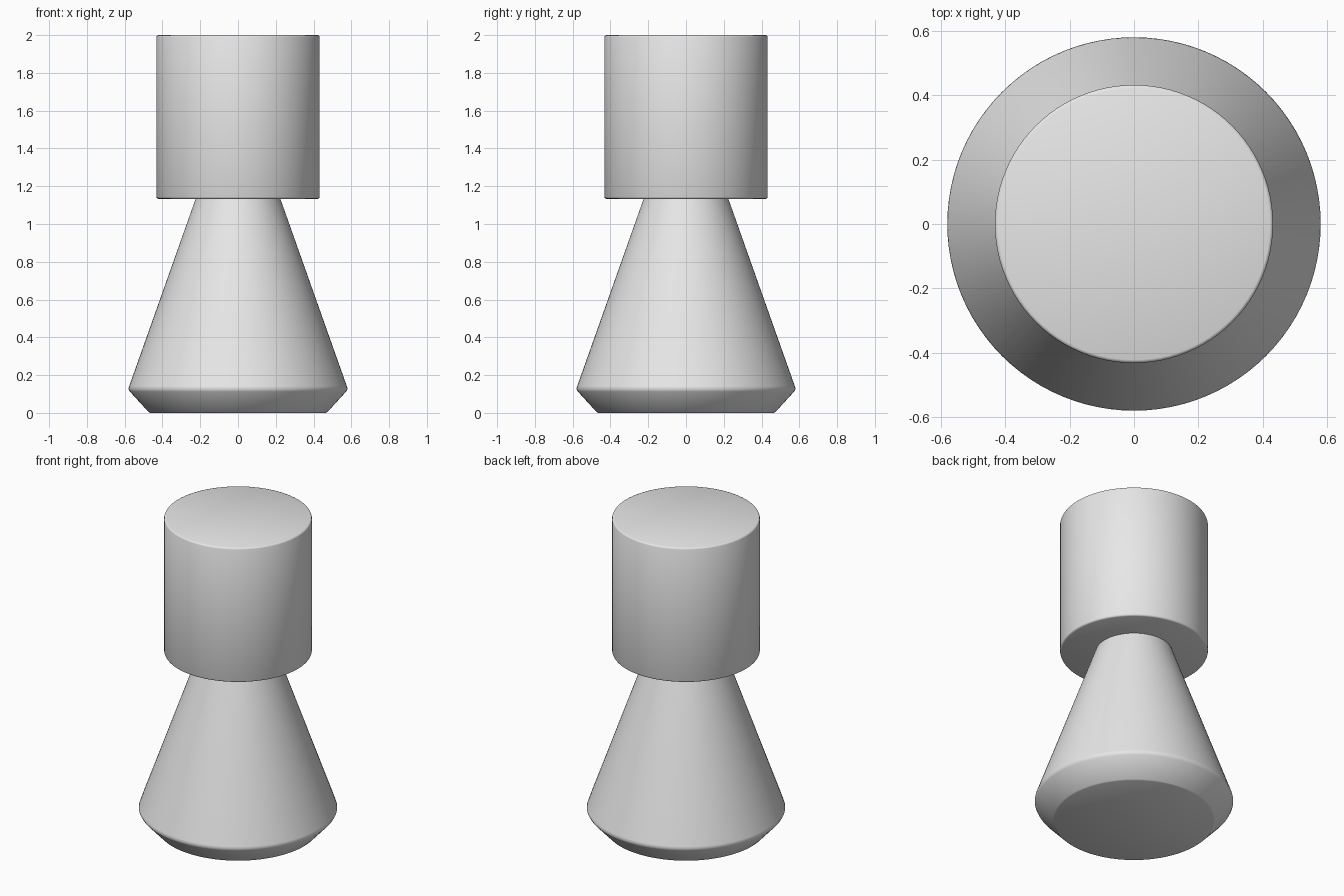
import bpy, bmesh, math

if "Cube" in bpy.data.objects:
    bpy.data.objects.remove(bpy.data.objects["Cube"])

SEGMENTS = 96

grey = bpy.data.materials.new("light_grey")
grey.diffuse_color = (0.8, 0.8, 0.8, 1)
grey.use_nodes = True
grey.node_tree.nodes["Principled BSDF"].inputs["Base Color"].default_value = grey.diffuse_color


def lathe(name, profile):
    """Closed solid of revolution from (radius, height) points, bottom to top."""
    bm = bmesh.new()
    rings = []
    for r, z in profile:
        rings.append([bm.verts.new((r * math.cos(2 * math.pi * i / SEGMENTS),
                                    r * math.sin(2 * math.pi * i / SEGMENTS), z))
                      for i in range(SEGMENTS)])
    for low, high in zip(rings, rings[1:]):
        for i in range(SEGMENTS):
            j = (i + 1) % SEGMENTS
            bm.faces.new((low[i], low[j], high[j], high[i]))
    bm.faces.new(rings[0][::-1])
    bm.faces.new(rings[-1])
    mesh = bpy.data.meshes.new(name)
    bm.to_mesh(mesh)
    bm.free()
    mesh.materials.append(grey)
    obj = bpy.data.objects.new(name, mesh)
    bpy.context.collection.objects.link(obj)
    bpy.ops.object.select_all(action='DESELECT')
    obj.select_set(True)
    bpy.context.view_layer.objects.active = obj
    bpy.ops.object.shade_smooth_by_angle(angle=math.radians(50))
    return obj


# Flared base with a chamfered foot and softened rim
lathe("tapered_base", [(0.465, 0), (0.473, 0.004), (0.572, 0.112), (0.58, 0.128),
                       (0.576, 0.142), (0.222, 1.14)])

# Cylindrical head with small rounded edges
lathe("cylinder_head", [(0.422, 1.133), (0.429, 1.136), (0.432, 1.143),
                        (0.432, 1.99), (0.429, 1.997), (0.422, 2.0)])
